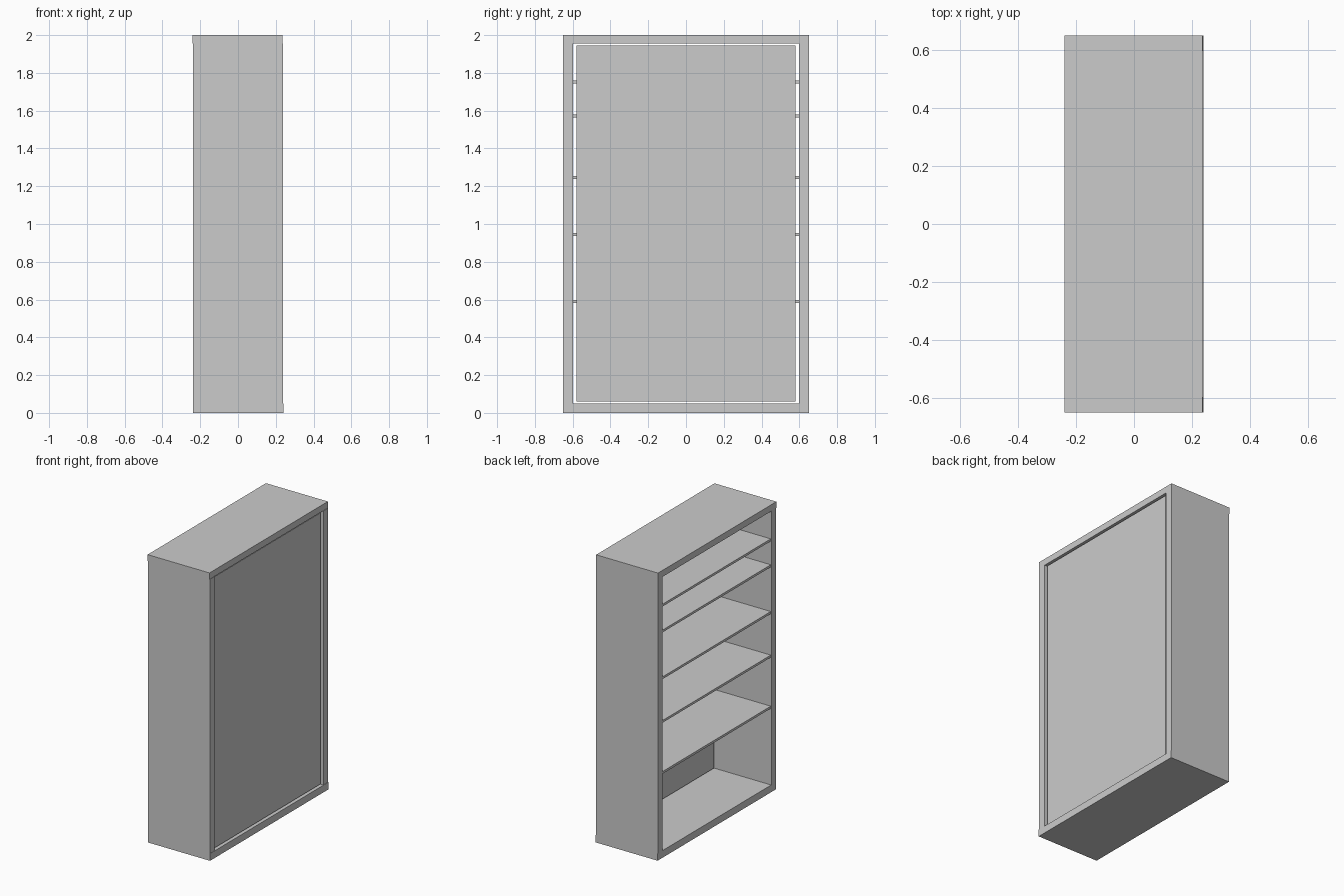
import bpy

if "Cube" in bpy.data.objects:
    bpy.data.objects.remove(bpy.data.objects["Cube"])


def box(name, x, y, z):
    """Axis-aligned box from (min, max) ranges."""
    bpy.ops.mesh.primitive_cube_add(
        size=1, location=[(a + b) / 2 for a, b in (x, y, z)])
    ob = bpy.context.object
    ob.name = name
    ob.scale = [b - a for a, b in (x, y, z)]
    bpy.ops.object.transform_apply(location=False, rotation=False, scale=True)
    return ob


HALF_D, HALF_W, INNER_W = 0.238, 0.65, 0.597
FLOOR, CEIL = 0.05, 1.955

# Outer carcass
box("bottom_board", (-0.237, 0.24), (-HALF_W, HALF_W), (0, FLOOR))
box("top_board", (-0.24, 0.236), (-HALF_W, HALF_W), (CEIL, 2))
for name, s in (("front_side_board", -1), ("rear_side_board", 1)):
    box(name, (-HALF_D, HALF_D), sorted((s * INNER_W, s * HALF_W)), (FLOOR, CEIL))

# Closing panel, set in with a narrow gap all round
box("closing_panel", (0.19, 0.227), (-0.58, 0.58), (0.06, 1.945))

# Unevenly spaced shelves
for i, z in enumerate((0.589, 0.944, 1.247, 1.572, 1.752)):
    box(f"shelf_{i + 1}", (-0.234, 0.19), (-INNER_W, INNER_W), (z - 0.008, z + 0.008))
